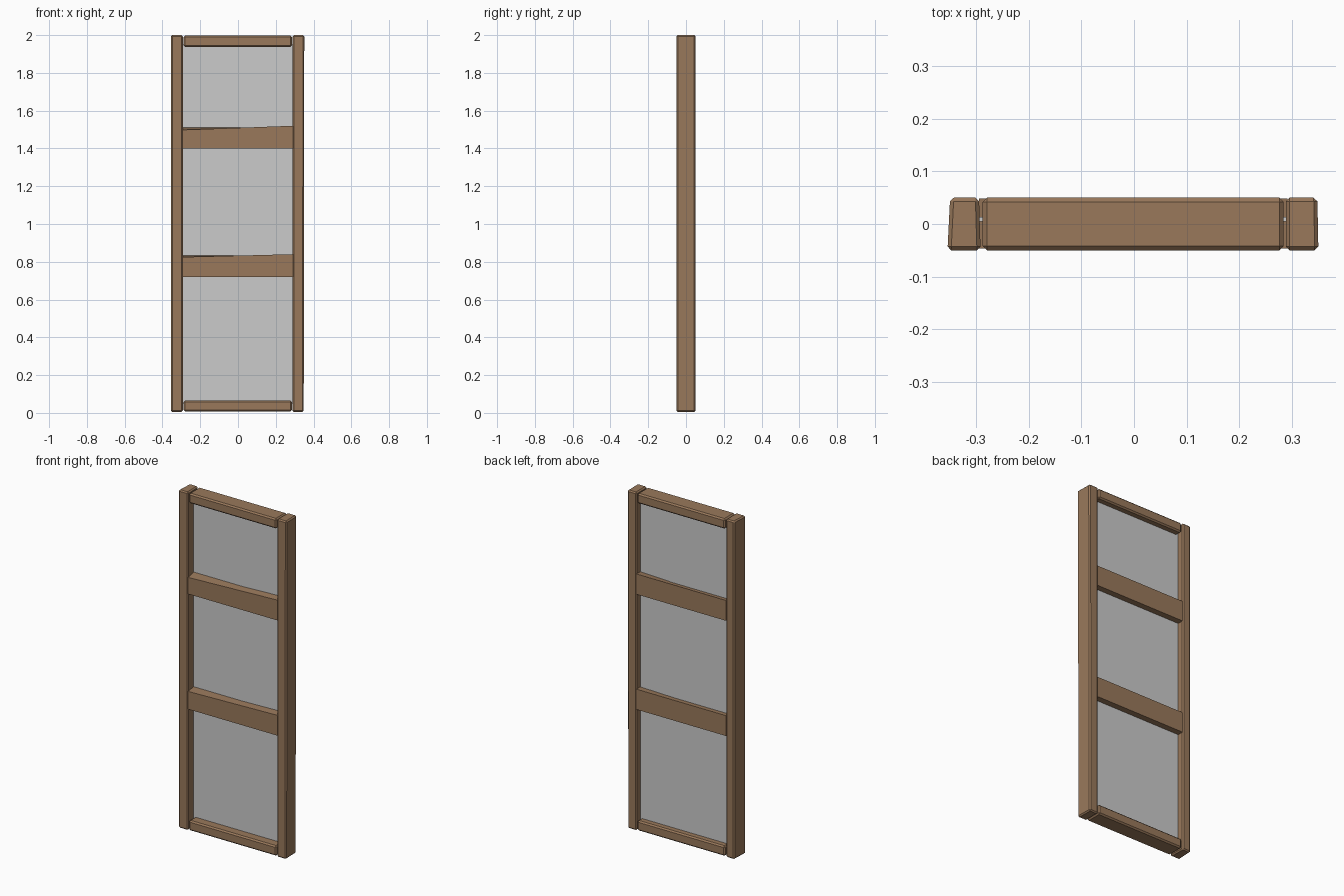
import bpy, bmesh
from mathutils import Vector

cube = bpy.data.objects.get("Cube")
if cube:
    bpy.data.objects.remove(cube, do_unlink=True)


def material(name, colour):
    mat = bpy.data.materials.new(name)
    mat.use_nodes = True
    mat.diffuse_color = colour
    mat.node_tree.nodes["Principled BSDF"].inputs["Base Color"].default_value = colour
    return mat


wood = material("brown wood", (0.32, 0.19, 0.105, 1))
paper = material("pale grey panel", (0.6, 0.6, 0.6, 1))


def board(name, low, high, mat, bevel=0.0, shifts=()):
    """Box from low to high; shifts move chosen corners (signs, offset) for a hand-cut look."""
    low, high = Vector(low), Vector(high)
    bm = bmesh.new()
    bmesh.ops.create_cube(bm, size=1)
    for v in bm.verts:
        signs = [1 if c > 0 else -1 for c in v.co]
        v.co = Vector([high[i] if signs[i] > 0 else low[i] for i in range(3)])
        for wanted, offset in shifts:
            if all(w in (0, s) for w, s in zip(wanted, signs)):
                v.co += Vector(offset)
    if bevel:
        bmesh.ops.bevel(bm, geom=bm.edges[:], offset=bevel, segments=1, affect='EDGES')
    bmesh.ops.recalc_face_normals(bm, faces=bm.faces[:])
    mesh = bpy.data.meshes.new(name)
    bm.to_mesh(mesh)
    bm.free()
    mesh.materials.append(mat)
    obj = bpy.data.objects.new(name, mesh)
    bpy.context.collection.objects.link(obj)
    return obj


# Upright posts, slightly out of square
board("right_post", (-0.35, -0.05, 0.005), (-0.292, 0.05, 2), wood, 0.007,
      [((-1, -1, 0), (-0.005, 0, 0)), ((1, 1, 0), (-0.003, 0, 0))])
board("left_post", (0.289, -0.05, 0.005), (0.351, 0.05, 2), wood, 0.007,
      [((1, 1, 0), (-0.002, 0, 0)), ((1, 0, -1), (-0.003, 0, 0))])

# Top and bottom rails
board("top_rail", (-0.288, -0.05, 1.938), (0.285, 0.05, 1.997), wood, 0.008)
board("bottom_rail", (-0.288, -0.05, 0.007), (0.285, 0.05, 0.066), wood, 0.008)

# Wide cross rails, with a worn front upper edge
for name, bottom, wear in (("upper_cross_rail", 1.4, 0.022), ("lower_cross_rail", 0.72, 0.015)):
    board(name, (-0.295, -0.047, bottom), (0.292, 0.049, bottom + 0.12), wood, 0,
          [((-1, -1, 1), (0, 0, -wear))])

# Thin panel behind the rails
board("panel", (-0.294, 0.005, 0.05), (0.291, 0.013, 1.95), paper)
